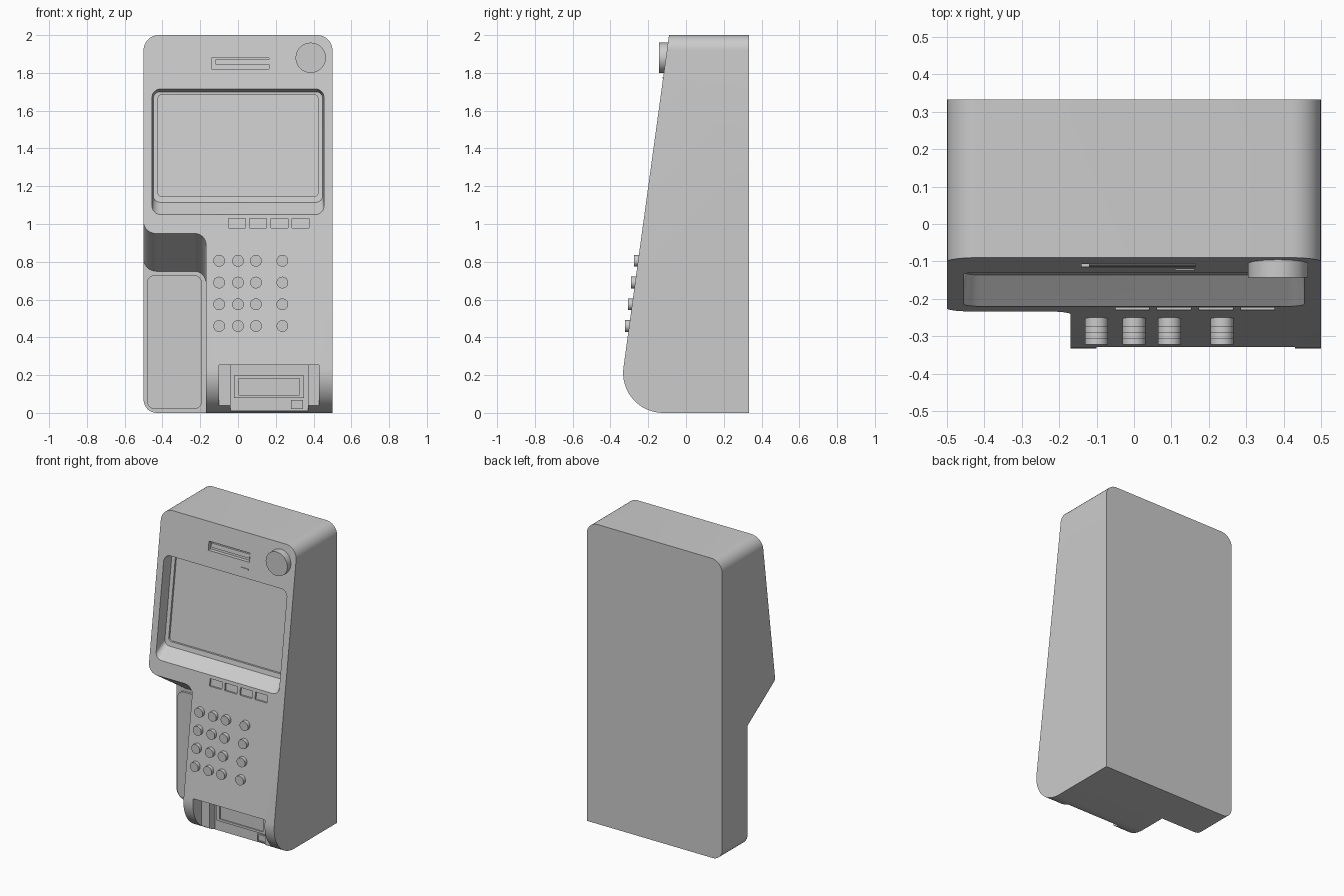
import bpy, bmesh
from math import pi, cos, sin, tan, acos
from mathutils import Vector

if "Cube" in bpy.data.objects:
    bpy.data.objects.remove(bpy.data.objects["Cube"])


def front(z):
    """y of the sloping front face at height z"""
    return -0.364 + 0.137 * z


def rounded(pts, n=8):
    """Polygon of (u, v, radius) corners turned into rounded outline"""
    out = []
    for i, (u, v, r) in enumerate(pts):
        p = Vector((u, v))
        if r == 0:
            out.append((u, v))
            continue
        a = (Vector(pts[i - 1][:2]) - p).normalized()
        b = (Vector(pts[(i + 1) % len(pts)][:2]) - p).normalized()
        half = acos(a.dot(b)) / 2
        c = p + (a + b).normalized() * r / sin(half)
        d0 = p + a * r / tan(half) - c
        d1 = p + b * r / tan(half) - c
        for k in range(n + 1):
            t = k / n
            w = pi - 2 * half
            q = c + (d0 * sin((1 - t) * w) + d1 * sin(t * w)) / sin(w)
            out.append((q.x, q.y))
    return out


def rect(x0, x1, z0, z1, r=0):
    return rounded([(x0, z0, r), (x1, z0, r), (x1, z1, r), (x0, z1, r)])


def loft(name, rings):
    bm = bmesh.new()
    vs = [[bm.verts.new(p) for p in ring] for ring in rings]
    n = len(rings[0])
    for a, b in zip(vs, vs[1:]):
        for i in range(n):
            j = (i + 1) % n
            bm.faces.new((a[i], a[j], b[j], b[i]))
    bm.faces.new(vs[0])
    bm.faces.new(vs[-1])
    bmesh.ops.recalc_face_normals(bm, faces=bm.faces)
    me = bpy.data.meshes.new(name)
    bm.to_mesh(me)
    bm.free()
    ob = bpy.data.objects.new(name, me)
    bpy.context.collection.objects.link(ob)
    return ob


def prism(name, outline, y0, y1):
    return loft(name, [[(x, y, z) for x, z in outline] for y in (y0, y1)])


def on_slope(name, outline, out, inn):
    """Slab parallel to the front face, from out (ahead) to inn (behind)"""
    return loft(name, [[(x, front(z) + d, z) for x, z in outline] for d in (-out, inn)])


def activate(ob):
    bpy.ops.object.select_all(action='DESELECT')
    ob.select_set(True)
    bpy.context.view_layer.objects.active = ob


def boolean(ob, tool, op='DIFFERENCE'):
    m = ob.modifiers.new(op, 'BOOLEAN')
    m.operation, m.solver, m.object = op, 'EXACT', tool
    activate(ob)
    bpy.ops.object.modifier_apply(modifier=m.name)
    bpy.data.objects.remove(tool)


def circle(x, z, r, n=32):
    return [(x + r * cos(2 * pi * i / n), z + r * sin(2 * pi * i / n)) for i in range(n)]


# housing: side profile across the width, trimmed by the rounded front outline
side = rounded([(front(2), 2, 0), (front(0), 0, 0.212), (0.333, 0, 0), (0.333, 2, 0)], 16)
housing = loft("housing", [[(x, y, z) for y, z in side] for x in (-0.5, 0.5)])
outline = rounded([(-0.5, 0, 0.07), (0.5, 0, 0), (0.5, 2, 0.08), (-0.5, 2, 0.08)])
boolean(housing, prism("outline_cutter", outline, -1, 1), 'INTERSECT')

# handset bay with undercut roof sloping down towards the back
bay = rounded([(-0.7, -0.4, 0), (-0.17, -0.4, 0), (-0.17, 0.95, 0.06),
               (-0.5, 0.95, 0.068), (-0.5, 1.3, 0), (-0.7, 1.3, 0)])
# keep the outer side of the cutter just outside the wall
bay = [(x - 0.0005 if x < -0.4 else x, z) for x, z in bay]
boolean(housing, loft("bay_cutter", [[(x, y, z - (y + 0.234) * 0.67) for x, z in bay]
                                     for y in (-0.45, 0.065)]))

# screen recess with tapered walls
outer = rect(-0.455, 0.455, 1.05, 1.715, 0.045)
mid = rect(-0.448, 0.448, 1.115, 1.70, 0.035)
inner = rect(-0.423, 0.423, 1.145, 1.685, 0.02)
boolean(housing, loft("screen_cutter", [
    [(x, front(z) - 0.05, z) for x, z in outer],
    [(x, front(z), z) for x, z in outer],
    [(x, front(z) + 0.075, z) for x, z in mid],
    [(x, front(z) + 0.077, z) for x, z in inner],
    [(x, front(z) + 0.09, z) for x, z in inner]]))

# card slot, soft key recesses, coin return pocket
boolean(housing, on_slope("slot_cutter", rect(-0.14, 0.165, 1.82, 1.878), 0.05, 0.025))
for i in range(4):
    x = -0.05 + i * 0.112
    boolean(housing, on_slope("key_cutter", rect(x, x + 0.09, 0.98, 1.028), 0.05, 0.012))
boolean(housing, prism("pocket_cutter", rect(-0.1, 0.43, -0.1, 0.253), -0.6, -0.244))
boolean(housing, prism("deep_pocket_cutter", rect(-0.04, 0.37, -0.12, 0.2525), -0.61, -0.188))

# handset cover panel
parts = [housing, prism("handset_panel", rect(-0.483, -0.19, 0.02, 0.73, 0.045), 0.05, 0.1)]

# slot lip and small indicator
parts.append(on_slope("slot_lip", rect(-0.12, 0.165, 1.845, 1.872), 0.002, 0.04))
parts.append(on_slope("indicator", rect(0.11, 0.162, 1.77, 1.777), 0.004, 0.02))

# round camera
parts.append(prism("camera", circle(0.385, 1.88, 0.08, 48), -0.143, -0.08))

# keypad
for z in (0.805, 0.69, 0.575, 0.46):
    for x in (-0.1, 0, 0.095, 0.235):
        parts.append(prism("keypad_button", circle(x, z, 0.031, 24),
                           front(z) - 0.021, front(z) + 0.03))

# return door: frame with sunken flap and a small latch
door = prism("return_door_frame", rect(-0.02, 0.35, 0.08, 0.197), -0.2, -0.18)
boolean(door, prism("door_cutter", rect(0.005, 0.325, 0.095, 0.182), -0.3, -0.192))
latch = prism("return_latch", rect(0.28, 0.343, 0.02, 0.068), -0.197, -0.18)
boolean(latch, prism("latch_cutter", rect(0.287, 0.336, 0.027, 0.061), -0.3, -0.192))
parts += [door, latch]

for ob in parts:
    activate(ob)
    bpy.ops.object.shade_smooth_by_angle(angle=0.5)
